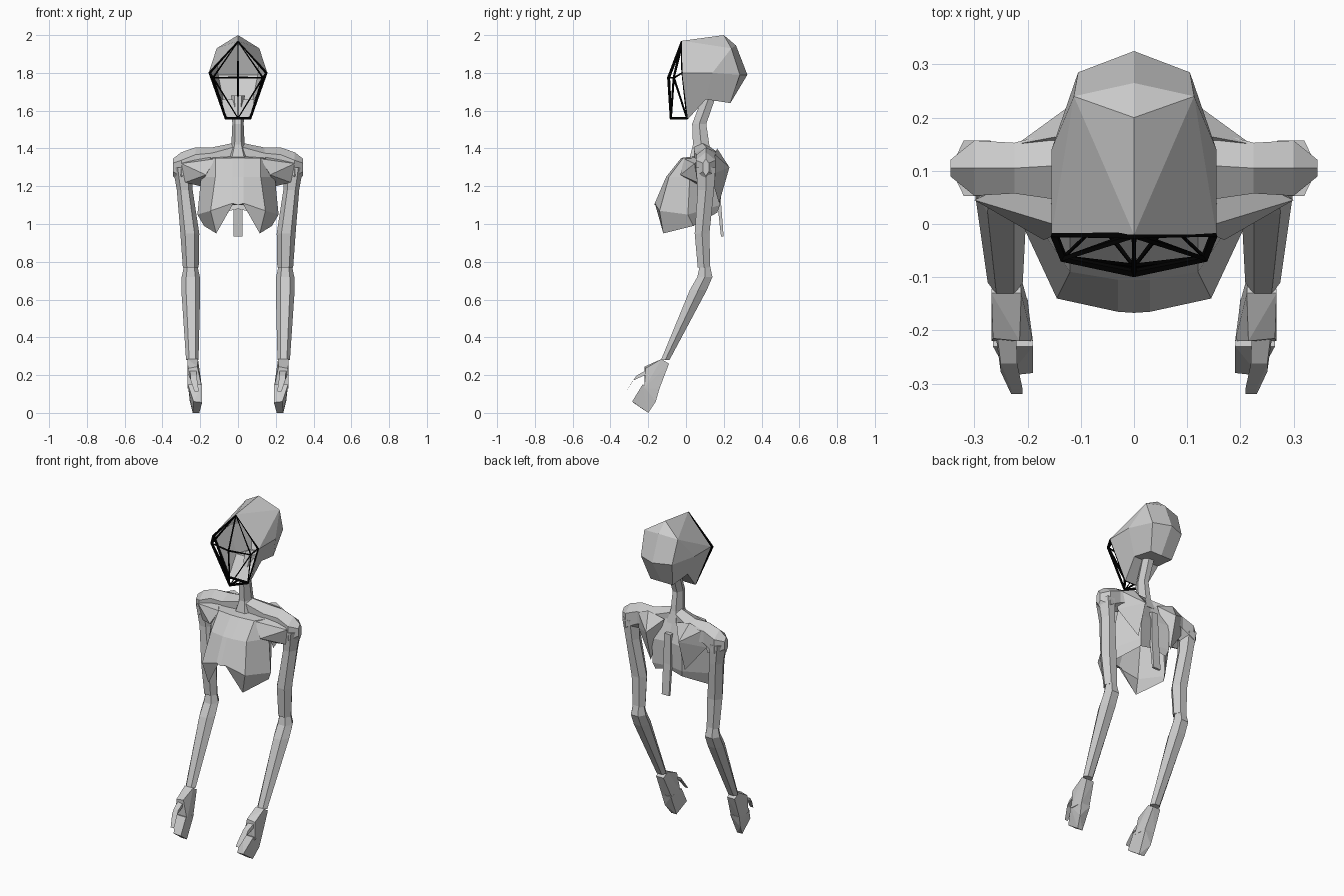
import bpy, bmesh
from math import cos, sin, tau
from mathutils import Vector

cube = bpy.data.objects.get("Cube")
if cube:
    bpy.data.objects.remove(cube, do_unlink=True)


def material(name, value):
    mat = bpy.data.materials.new(name)
    mat.use_nodes = True
    color = (value, value, value, 1)
    mat.diffuse_color = color
    mat.node_tree.nodes["Principled BSDF"].inputs["Base Color"].default_value = color
    return mat


GREY = material("light grey", 0.6)
BLACK = material("black", 0.0)


def finish(name, bm, mat=GREY, mirror=True):
    bmesh.ops.recalc_face_normals(bm, faces=bm.faces)
    mesh = bpy.data.meshes.new(name)
    bm.to_mesh(mesh)
    bm.free()
    mesh.materials.append(mat)
    obj = bpy.data.objects.new(name, mesh)
    bpy.context.collection.objects.link(obj)
    if mirror:
        mod = obj.modifiers.new("mirror", 'MIRROR')
        mod.use_clip = True
        mod.merge_threshold = 0.0005
    return obj


def shell(name, points, faces, mat=GREY):
    """Half surface from labelled points, mirrored over x."""
    bm = bmesh.new()
    verts = {key: bm.verts.new(co) for key, co in points.items()}
    for face in faces.split():
        bm.faces.new([verts[key] for key in face])
    return finish(name, bm, mat)


def bridge(bm, rings, closed=True):
    for a, b in zip(rings, rings[1:]):
        for i in range(len(a) if closed else len(a) - 1):
            j = (i + 1) % len(a)
            bm.faces.new((a[i], a[j], b[j], b[i]))


def loft(name, sections, u, v, sides=6, turn=0.0, mirror=True):
    """Limb through sections of (centre, half size along u, half size along v)."""
    u, v = Vector(u), Vector(v)
    bm = bmesh.new()
    rings = []
    for centre, ru, rv in sections:
        angles = [tau * (i + turn) / sides for i in range(sides)]
        rings.append([bm.verts.new(Vector(centre) + u * ru * cos(a) + v * rv * sin(a))
                      for a in angles])
    bridge(bm, rings)
    bm.faces.new(rings[0])
    bm.faces.new(rings[-1])
    return finish(name, bm, mirror=mirror)


def hull(name, points):
    bm = bmesh.new()
    for co in points:
        bm.verts.new(co)
    bmesh.ops.convex_hull(bm, input=bm.verts)
    return finish(name, bm)


X, Y, Z = (1, 0, 0), (0, 1, 0), (0, 0, 1)

# Skull, open at the face
shell("skull", {
    "T": (0, -.02, 1.97), "C": (.155, -.02, 1.8), "J": (.07, .01, 1.555),
    "A": (0, .2, 2), "S": (.113, .24, 1.93), "B": (0, .265, 1.945),
    "M": (.155, .14, 1.8), "K": (.105, .285, 1.79), "N": (0, .325, 1.79),
    "L": (.075, .235, 1.64), "P": (.085, .105, 1.66),
    "j": (0, .01, 1.555), "p": (0, .105, 1.66), "l": (0, .235, 1.64),
}, "TAS TSC CSM ABS SKM BNKS CMPJ MKLP KNlL LlpP PpjJ")

# Wire face mask
mask = shell("face_mask", {
    "T": (0, -.02, 1.965), "C": (.15, -.02, 1.8), "J": (.065, .005, 1.56),
    "b": (.132, -.065, 1.775), "n": (0, -.092, 1.775), "c": (0, -.08, 1.56),
    "j": (0, .005, 1.56),
}, "Tnb TbC CbJ bnc bcJ cjJ", BLACK)
wire = mask.modifiers.new("wire", 'WIREFRAME')
wire.thickness = 0.016
wire.use_even_offset = False
wire.use_boundary = True

# Neck
loft("neck", [((0, .08, 1.35), .065, .07), ((0, .08, 1.42), .035, .05),
              ((0, .07, 1.53), .03, .043), ((0, .125, 1.68), .036, .04)],
     X, Y, mirror=False)

# Rib cage: half rings from breastbone round to the spine
bm = bmesh.new()
levels = [
    [(0, -.025, 1.35), (.12, -.015, 1.35), (.17, .06, 1.35), (.07, .14, 1.37), (0, .13, 1.37)],
    [(0, -.105, 1.25), (.12, -.09, 1.25), (.195, .02, 1.25), (.1, .185, 1.25), (0, .17, 1.25)],
    [(0, -.167, 1.1), (.145, -.14, 1.07), (.215, .01, 1.05), (.1, .18, 1.1), (0, .165, 1.1)],
    [(0, -.145, 1.105), (.115, -.12, .95), (.18, .04, .99), (.09, .165, 1.06), (0, .16, 1.08)],
]
rings = [[bm.verts.new(co) for co in level] for level in levels]
# Notch under the breastbone
for ring, co in zip(rings, [(.03, -.025, 1.35), (.03, -.105, 1.25),
                            (.03, -.165, 1.11), (.03, -.145, 1.1)]):
    ring.insert(1, bm.verts.new(co))
bridge(bm, rings, closed=False)
bm.faces.new(rings[0])
finish("rib_cage", bm)

# Lower spine
loft("spine", [((0, .165, 1.3), .03, .02), ((0, .175, 1.12), .035, .014),
               ((0, .192, .935), .035, .01)], X, Y, sides=4, turn=.5, mirror=False)

# Shoulder girdle and blades
loft("shoulder", [((.02, .085, 1.385), .05, .045), ((.14, .11, 1.345), .075, .06),
                  ((.225, .105, 1.33), .055, .075), ((.3, .105, 1.295), .06, .085),
                  ((.345, .105, 1.3), .018, .045)], Y, Z, turn=.5)
hull("chest_muscle", [(.12, -.01, 1.345), (.17, -.03, 1.26), (.3, .045, 1.32),
                      (.28, .06, 1.22), (.18, .1, 1.36), (.2, .08, 1.2)])
hull("shoulder_blade", [(.04, .15, 1.37), (.14, .165, 1.4), (.22, .15, 1.37),
                        (.11, .23, 1.3), (.115, .175, 1.11), (.23, .13, 1.26)])

# Arms
loft("upper_arm", [((.295, .105, 1.3), .05, .06), ((.282, .105, 1.18), .042, .05),
                   ((.255, .085, .95), .05, .045), ((.25, .095, .77), .042, .038)],
     X, Y)
loft("forearm", [((.25, .1, .785), .034, .03), ((.25, .1, .72), .048, .046),
                 ((.25, .065, .65), .05, .052), ((.242, -.11, .28), .033, .026)],
     X, Y)

# Hands: palm with folded fingers, and a forward thumb
hull("palm", [(.212, -.13, .285), (.268, -.13, .285), (.215, -.09, .26), (.265, -.09, .26),
              (.215, -.22, .245), (.265, -.215, .235), (.19, -.22, .13), (.268, -.22, .13),
              (.2, -.145, .13), (.262, -.14, .13)])
hull("fingers", [(.19, -.23, .15), (.265, -.23, .15), (.2, -.14, .13), (.262, -.14, .13),
                 (.19, -.28, .055), (.235, -.285, .06), (.205, -.2, 0), (.24, -.2, 0),
                 (.255, -.16, .06)])
loft("thumb", [((.24, -.21, .215), .026, .03), ((.235, -.27, .185), .022, .022),
               ((.22, -.315, .12), .015, .014)], X, (0, .5, .8), sides=4, turn=.5)
